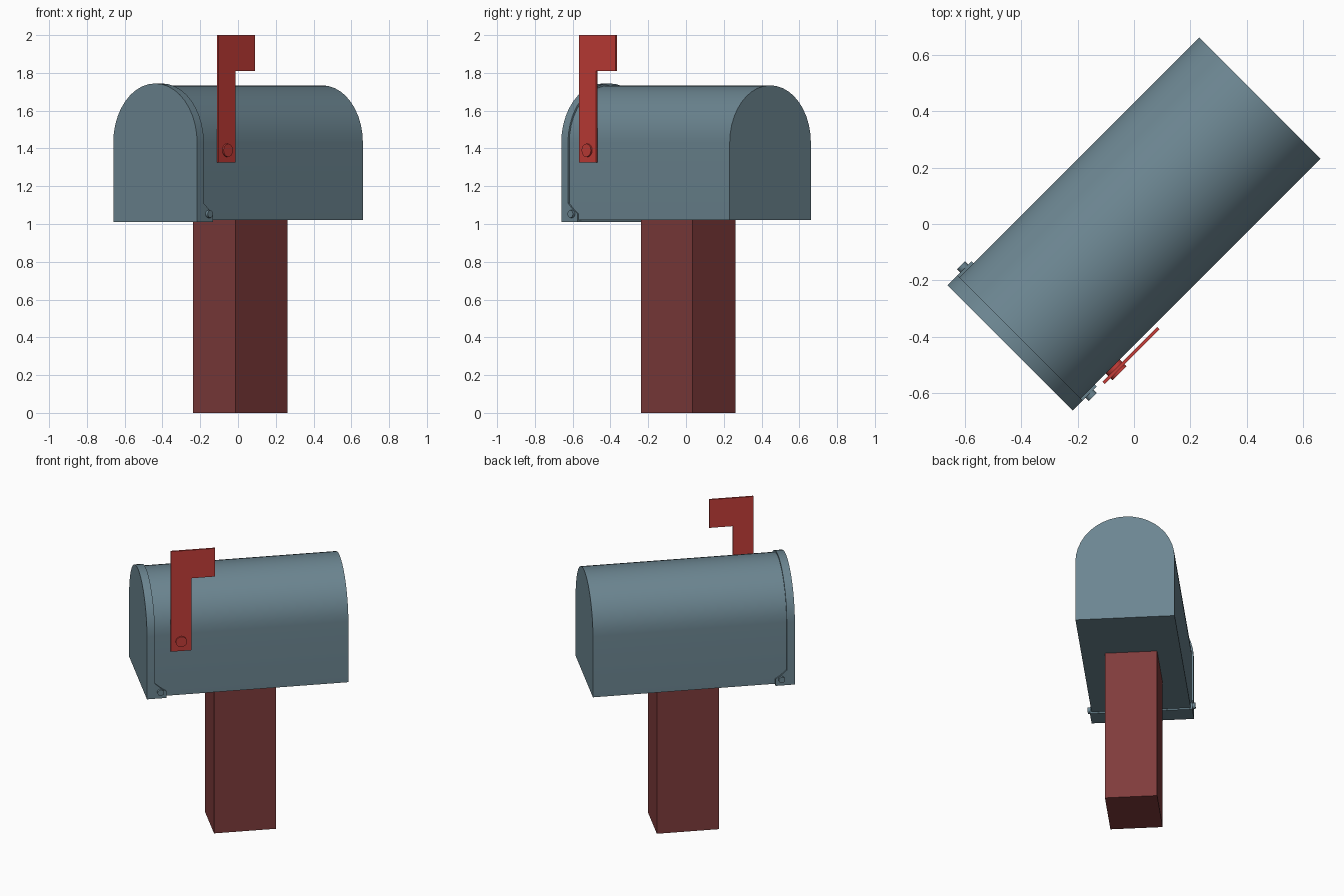
import bpy, bmesh, math
from mathutils import Matrix

if "Cube" in bpy.data.objects:
    bpy.data.objects.remove(bpy.data.objects["Cube"])

TURN = Matrix.Rotation(math.radians(45), 4, 'Z')  # local x = length of box, -y = flag side


def material(name, rgb):
    m = bpy.data.materials.new(name)
    m.diffuse_color = (*rgb, 1)
    m.use_nodes = True
    m.node_tree.nodes["Principled BSDF"].inputs["Base Color"].default_value = m.diffuse_color
    return m


STEEL = material("grey blue metal", (0.150, 0.238, 0.285))
RED = material("flag red", (0.56, 0.047, 0.040))
WOOD = material("dark red wood", (0.215, 0.045, 0.045))


def prism(name, profile, axis, lo, hi, mat, smooth=False):
    """Extrude a 2D profile along x (points are y,z) or along y (points are x,z)."""
    bm = bmesh.new()
    place = (lambda p, t: (t, p[0], p[1])) if axis == 'x' else (lambda p, t: (p[0], t, p[1]))
    face = bm.faces.new([bm.verts.new(place(p, lo)) for p in profile])
    ext = bmesh.ops.extrude_face_region(bm, geom=[face])
    verts = [v for v in ext['geom'] if isinstance(v, bmesh.types.BMVert)]
    shift = (hi - lo, 0, 0) if axis == 'x' else (0, hi - lo, 0)
    bmesh.ops.translate(bm, verts=verts, vec=shift)
    bmesh.ops.recalc_face_normals(bm, faces=bm.faces)
    me = bpy.data.meshes.new(name)
    bm.to_mesh(me)
    bm.free()
    me.materials.append(mat)
    ob = bpy.data.objects.new(name, me)
    bpy.context.collection.objects.link(ob)
    ob.matrix_world = TURN
    if smooth:
        bpy.ops.object.select_all(action='DESELECT')
        ob.select_set(True)
        bpy.context.view_layer.objects.active = ob
        bpy.ops.object.shade_smooth_by_angle(angle=math.radians(30))
    return ob


def arch(r, bottom, spring, n=20):
    pts = [(-r, bottom), (r, bottom)]
    return pts + [(r * math.cos(math.pi * i / n), spring + r * math.sin(math.pi * i / n))
                  for i in range(n + 1)]


def disc(x, z, r, n=16):
    return [(x + r * math.cos(2 * math.pi * i / n), z + r * math.sin(2 * math.pi * i / n))
            for i in range(n)]


# post
prism("post", [(-0.16, 0), (0.16, 0), (0.16, 1.03), (-0.16, 1.03)], 'x', -0.177, 0.209, WOOD)

# arched box and its slightly larger door cap
prism("mailbox_body", arch(0.304, 1.02, 1.43), 'x', -0.59, 0.631, STEEL, True)
prism("door", arch(0.314, 1.01, 1.43), 'x', -0.62, -0.57, STEEL, True)

# hinge strip under the door, with a pin at each side
prism("door_hinge", [(-0.575, 1.01), (-0.50, 1.01), (-0.50, 1.055), (-0.53, 1.075),
                     (-0.57, 1.11), (-0.575, 1.11)], 'y', -0.314, 0.314, STEEL)
for side, name in ((-1, "right_hinge_pin"), (1, "left_hinge_pin")):
    lo, hi = sorted((side * 0.29, side * 0.33))
    prism(name, disc(-0.537, 1.053, 0.02), 'y', lo, hi, STEEL, True)

# raised flag with pivot
prism("flag", [(-0.474, 1.325), (-0.347, 1.325), (-0.347, 1.81), (-0.20, 1.81),
               (-0.20, 2.0), (-0.474, 2.0)], 'y', -0.327, -0.316, RED)
prism("flag_pivot", disc(-0.41, 1.39, 0.035), 'y', -0.337, -0.30, RED, True)
